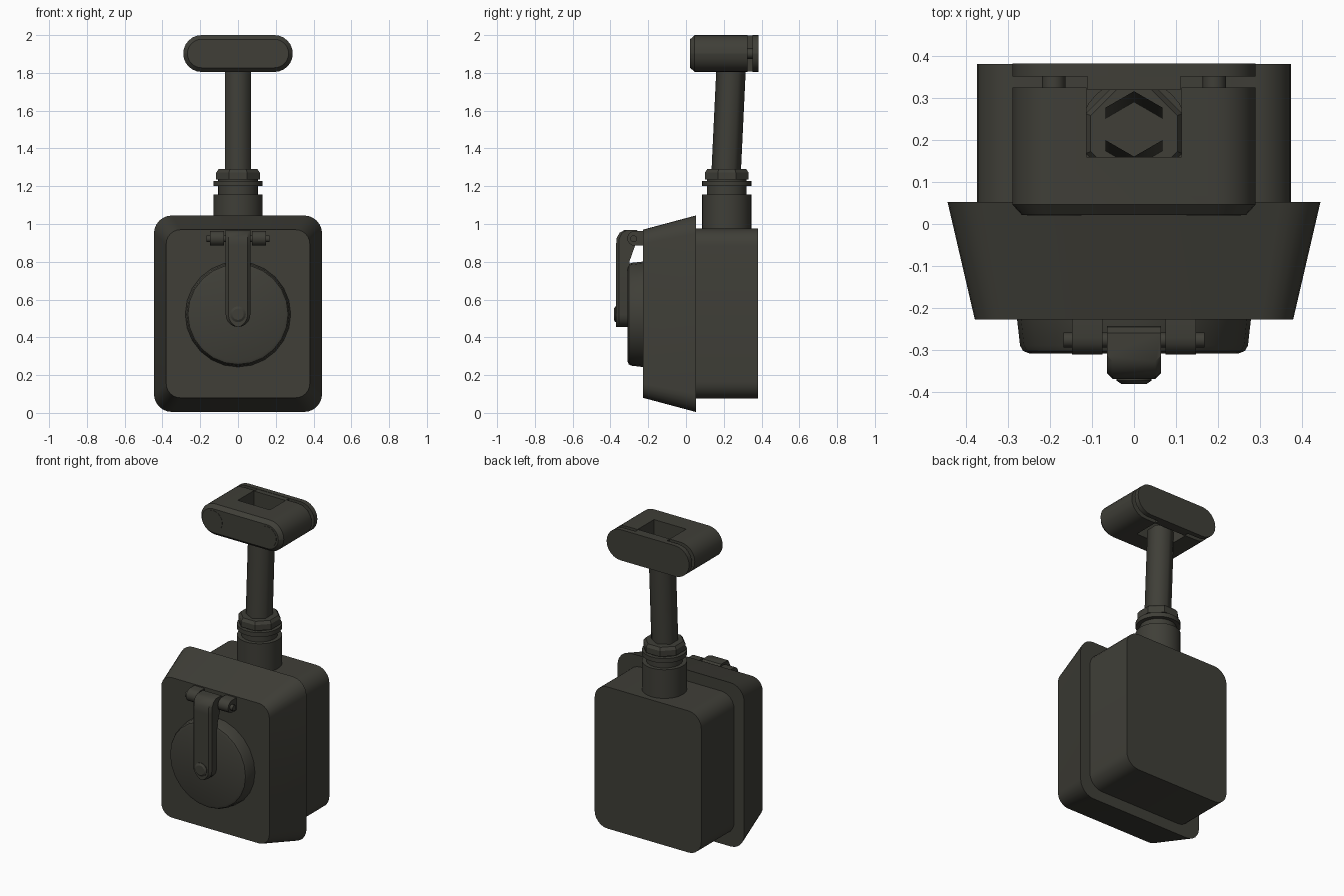
import bpy, bmesh, math
from mathutils import Vector

if "Cube" in bpy.data.objects:
    bpy.data.objects.remove(bpy.data.objects["Cube"])

mat = bpy.data.materials.new("dark_olive_grey")
mat.diffuse_color = (0.050, 0.049, 0.039, 1)
mat.use_nodes = True
mat.node_tree.nodes["Principled BSDF"].inputs["Base Color"].default_value = mat.diffuse_color


def finish(ob, angle):
    bpy.ops.object.select_all(action='DESELECT')
    bpy.context.view_layer.objects.active = ob
    ob.select_set(True)
    bpy.ops.object.shade_smooth_by_angle(angle=math.radians(angle))


def loft(name, rings, caps=True, angle=32):
    """Skin a list of equal-length point rings."""
    bm = bmesh.new()
    vs = [[bm.verts.new(p) for p in r] for r in rings]
    n = len(vs[0])
    for a, b in zip(vs, vs[1:]):
        for i in range(n):
            j = (i + 1) % n
            bm.faces.new((a[i], a[j], b[j], b[i]))
    if caps:
        bm.faces.new(vs[0])
        bm.faces.new(vs[-1])
    bmesh.ops.recalc_face_normals(bm, faces=bm.faces)
    me = bpy.data.meshes.new(name)
    bm.to_mesh(me)
    bm.free()
    me.materials.append(mat)
    ob = bpy.data.objects.new(name, me)
    bpy.context.collection.objects.link(ob)
    finish(ob, angle)
    return ob


def rounded(y, hw, hh, r, cz, n=6):
    """Rounded rectangle ring in the xz plane at depth y."""
    pts = []
    for k, (sx, sz) in enumerate(((1, 1), (-1, 1), (-1, -1), (1, -1))):
        for i in range(n + 1):
            a = math.pi / 2 * (k + i / n)
            pts.append((sx * (hw - r) + r * math.cos(a), y,
                        cz + sz * (hh - r) + r * math.sin(a)))
    return pts


def disc_ring(c, r, axis, n, turn=0.0):
    """Regular polygon ring around x, y or z through centre c."""
    pts = []
    for i in range(n):
        a = 2 * math.pi * i / n + turn
        u, v = r * math.cos(a), r * math.sin(a)
        off = {'x': (0, u, v), 'y': (u, 0, v), 'z': (u, v, 0)}[axis]
        pts.append(Vector(c) + Vector(off))
    return pts


def box(name, x0, x1, y0, y1, z0, z1):
    return loft(name, [[(x0, y, z0), (x1, y, z0), (x1, y, z1), (x0, y, z1)]
                       for y in (y0, y1)])


# Housing: tapered front cover and rear box
loft("front_cover", [rounded(-0.228, 0.38, 0.445, 0.075, 0.525),
                     rounded(0.052, 0.445, 0.52, 0.095, 0.525)])
loft("rear_box", [rounded(0.04, 0.375, 0.45, 0.09, 0.525),
                  rounded(0.382, 0.375, 0.45, 0.09, 0.525)])

# Round flap lid
loft("flap_lid", [disc_ring((0, y, 0.522), r, 'y', 24) for y, r in
                  ((-0.22, 0.28), (-0.29, 0.272), (-0.303, 0.265), (-0.309, 0.25))])

# Arm holding the lid: (z, half width, front y, back y) with chamfered front corners
arm = []
for i in range(6):
    a = math.pi / 2 * (i + 0.3) / 5.3
    arm.append((0.52 - 0.065 * math.cos(a), 0.065 * math.sin(a), -0.37, -0.30))
arm += [(0.80, 0.065, -0.37, -0.30), (0.885, 0.065, -0.37, -0.27),
        (0.892, 0.065, -0.37, -0.247), (0.925, 0.065, -0.367, -0.244),
        (0.953, 0.065, -0.352, -0.248), (0.967, 0.065, -0.328, -0.26)]
rings = []
for z, w, f, b in arm:
    c = min(0.014, w * 0.4)
    rings.append([(-w, b, z), (-w, f + c, z), (-w + c, f, z),
                  (w - c, f, z), (w, f + c, z), (w, b, z)])
loft("lid_arm", rings)
loft("arm_rivet", [disc_ring((0, y, 0.522), r, 'y', 16) for y, r in
                   ((-0.36, 0.042), (-0.374, 0.042), (-0.382, 0.03))])

# Hinge brackets and pin
for side, s in (("left", -1), ("right", 1)):
    prof = [(-0.22, 0.885)]
    for i in range(9):
        a = math.pi * i / 8
        prof.append((-0.272 - 0.039 * math.sin(a), 0.924 - 0.039 * math.cos(a)))
    prof.append((-0.22, 0.963))
    loft("hinge_bracket_" + side, [[(s * x, y, z) for y, z in prof] for x in (0.075, 0.148)])
loft("hinge_pin", [disc_ring((x, -0.277, 0.922), 0.018, 'x', 12) for x in (-0.168, 0.168)])

# Cable gland: neck, stepped collar, eight-sided nut
NY = 0.216
loft("gland_collar", [disc_ring((0, NY, z), r, 'z', 32) for z, r in
                      ((0.95, 0.13), (1.157, 0.13), (1.157, 0.105), (1.20, 0.105),
                       (1.20, 0.13), (1.228, 0.13), (1.228, 0.105), (1.25, 0.105))])
loft("gland_nut", [disc_ring((0, NY, z), r, 'z', 8, math.pi / 8) for z, r in
                   ((1.236, 0.125), (1.272, 0.125), (1.29, 0.112))], angle=20)

# Slightly leaning six-sided open pipe
loft("pipe", [disc_ring((0, y, z), 0.078, 'z', 6, math.pi / 6) for y, z in
              ((0.210, 1.22), (0.239, 1.83))], caps=False, angle=65)

# Clamp: chamfered stadium block with a notch open to the back
CZ = 1.9025
clamp = loft("clamp_block", [rounded(0.022, 0.268, 0.0755, 0.0755, CZ),
                             rounded(0.046, 0.29, 0.0975, 0.0975, CZ),
                             rounded(0.326, 0.29, 0.0975, 0.0975, CZ)])
cutter = box("notch_cutter", -0.113, 0.113, 0.16, 0.40, 1.7, 2.1)
cutter.hide_render = True
mod = clamp.modifiers.new("notch", 'BOOLEAN')
mod.operation = 'DIFFERENCE'
mod.solver = 'EXACT'
mod.object = cutter
bpy.context.view_layer.objects.active = clamp
bpy.ops.object.modifier_apply(modifier="notch")
bpy.data.objects.remove(cutter)
finish(clamp, 32)

# Clamp back plate with its boss, bolts and bolt heads
loft("clamp_plate", [rounded(y, 0.29, 0.0975, 0.0975, CZ) for y in (0.352, 0.383)])
box("clamp_plate_boss", -0.111, 0.111, 0.32, 0.355, 1.807, 1.998)
for side, s in (("left", -1), ("right", 1)):
    loft("clamp_bolt_" + side, [disc_ring((s * 0.192, y, CZ), 0.028, 'y', 12)
                                for y in (0.30, 0.36)])
    loft("bolt_head_" + side, [disc_ring((s * 0.19, y, CZ), 0.065, 'y', 20)
                               for y in (0.020, 0.024)])
